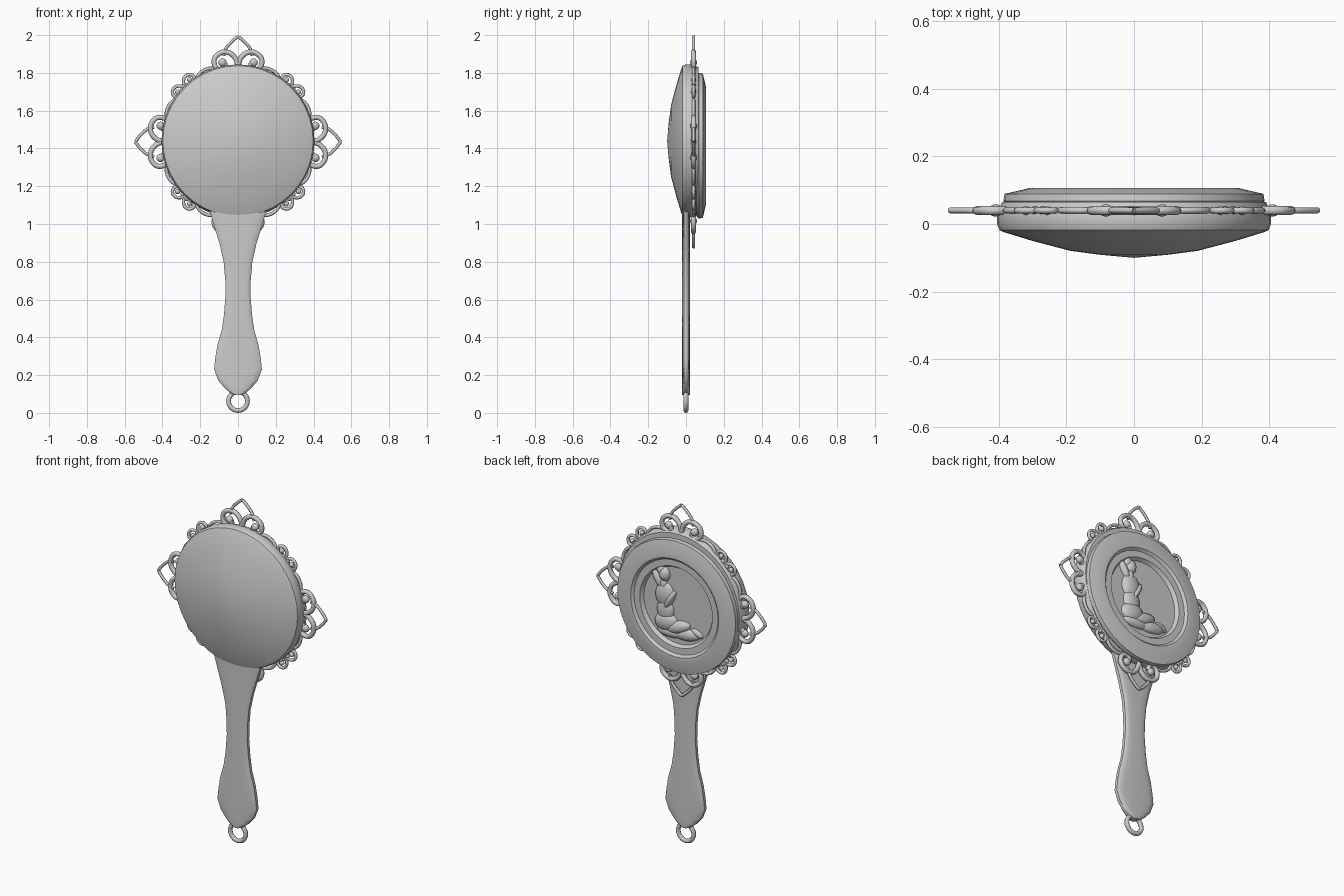
import bpy, bmesh, math
from mathutils import Vector

if "Cube" in bpy.data.objects:
    bpy.data.objects.remove(bpy.data.objects["Cube"])

grey = bpy.data.materials.new("soft grey")
grey.diffuse_color = (0.6, 0.6, 0.6, 1)
grey.use_nodes = True
grey.node_tree.nodes["Principled BSDF"].inputs["Base Color"].default_value = grey.diffuse_color


def finish(ob, angle=35):
    ob.data.materials.clear()
    ob.data.materials.append(grey)
    bpy.ops.object.select_all(action='DESELECT')
    ob.select_set(True)
    bpy.context.view_layer.objects.active = ob
    bpy.ops.object.shade_smooth_by_angle(angle=math.radians(angle))
    return ob


def mesh_object(name, bm, angle=35):
    bmesh.ops.recalc_face_normals(bm, faces=bm.faces)
    me = bpy.data.meshes.new(name)
    bm.to_mesh(me)
    bm.free()
    ob = bpy.data.objects.new(name, me)
    bpy.context.collection.objects.link(ob)
    return finish(ob, angle)


def lathe(name, profile, cz, seg=40, angle=35):
    """Turn (radius, y) points around the y axis at height cz."""
    bm = bmesh.new()
    vs = [bm.verts.new((r, y, cz)) for r, y in profile]
    es = [bm.edges.new(p) for p in zip(vs, vs[1:])]
    bmesh.ops.spin(bm, geom=vs + es, cent=(0, 0, cz), axis=(0, 1, 0),
                   angle=math.tau, steps=seg, use_merge=True)
    bmesh.ops.remove_doubles(bm, verts=bm.verts, dist=1e-5)
    return mesh_object(name, bm, angle)


# Domed shell of the head
lathe("domed_shell", [(0, -.1), (.1, -.091), (.19, -.079), (.3, -.05), (.385, -.024),
                      (.398, -.018), (.405, 0), (.405, .03), (.395, .055), (.39, .065),
                      (0, .065)], 1.44)

# Stepped frame with the recessed medallion floor
lathe("medallion_frame", [(.375, .055), (.386, .068), (.383, .089), (.31, .106),
                          (.285, .105), (.272, .092), (.235, .092), (.222, .072),
                          (0, .072)], 1.415, angle=20)

# Flat handle with rounded edges: (height, half width)
stations = [(1.12, .17), (1.05, .146), (.98, .125), (.9, .1), (.8, .077), (.7, .068),
            (.62, .067), (.52, .075), (.44, .087), (.36, .11), (.29, .122), (.23, .128),
            (.17, .105), (.13, .07), (.105, .04), (.095, .015)]
bm = bmesh.new()
rings = []
N = 16
for z, w in stations:
    ring = []
    for i in range(N):
        a = math.tau * (i + .5) / N
        c, s = math.cos(a), math.sin(a)
        ring.append(bm.verts.new((math.copysign(abs(c) ** .6, c) * w,
                                  math.copysign(abs(s) ** .5, s) * .021, z)))
    rings.append(ring)
for a, b in zip(rings, rings[1:]):
    for i in range(N):
        j = (i + 1) % N
        bm.faces.new((a[i], a[j], b[j], b[i]))
bm.faces.new(rings[0])
bm.faces.new(rings[-1])
mesh_object("handle", bm, 40)

# Hanging ring
bpy.ops.mesh.primitive_torus_add(major_segments=24, minor_segments=8, major_radius=.05,
                                 minor_radius=.0125, location=(0, 0, .0625),
                                 rotation=(math.pi / 2, 0, 0))
ring = bpy.context.object
ring.name = "hanging_ring"
finish(ring, 60)


def place(angle, lateral, radial):
    """Point on the ornament ring: sideways and outward offsets at an angle."""
    s, c = math.sin(angle), math.cos(angle)
    return Vector(((radial * s + lateral * c) * .975, .04, 1.435 + radial * c - lateral * s))


def wires(name, paths, radius):
    cu = bpy.data.curves.new(name, 'CURVE')
    cu.dimensions = '3D'
    cu.resolution_u = 4
    cu.bevel_depth = radius
    cu.bevel_resolution = 2
    cu.use_fill_caps = True
    for path in paths:
        sp = cu.splines.new('BEZIER')
        sp.bezier_points.add(len(path) - 1)
        for bp, co in zip(sp.bezier_points, path):
            bp.co = co
            bp.handle_left_type = bp.handle_right_type = 'AUTO'
    ob = bpy.data.objects.new(name, cu)
    bpy.context.collection.objects.link(ob)
    bpy.ops.object.select_all(action='DESELECT')
    ob.select_set(True)
    bpy.context.view_layer.objects.active = ob
    bpy.ops.object.convert(target='MESH')
    finish(bpy.context.object, 50)


def beads(name, items, angle=60):
    """Ellipsoids: (centre, radii, tilt about y)."""
    bm = bmesh.new()
    for co, size, tilt in items:
        new = bmesh.ops.create_uvsphere(bm, u_segments=16, v_segments=10, radius=1)['verts']
        c, s = math.cos(tilt), math.sin(tilt)
        for v in new:
            x, y, z = (v.co[k] * size[k] for k in range(3))
            v.co = Vector(co) + Vector((x * c + z * s, y, z * c - x * s))
    mesh_object(name, bm, angle)


# Scrollwork around the head
arch = [(0, .558), (.035, .53), (.068, .49), (.078, .455)]
big = [(0, .40), (.016, .445), (.06, .475), (.11, .462), (.13, .425), (.108, .385),
       (.072, .392), (.072, .418)]
small = [(0, .40), (.012, .43), (.042, .447), (.07, .432), (.07, .405), (.046, .396),
         (.036, .412)]
link = [(17, .40), (21, .417), (26, .422), (31, .415), (35, .398)]
arches, bigs, smalls, links, balls = [], [], [], [], []
for k in range(4):
    a = k * math.pi / 2
    d = a + math.pi / 4
    for m in (-1, 1):
        arches.append([place(a, m * x, r) for x, r in arch])
        bigs.append([place(a, m * x, r) for x, r in big])
        smalls.append([place(d, m * x, r) for x, r in small])
        links.append([place(a + m * math.radians(t), 0, r) for t, r in link])
        balls.append((place(a, m * .085, .42), (.022, .018, .022), 0))
        balls.append((place(d, m * .046, .418), (.014, .013, .014), 0))
        balls.append((place(d, m * .016, .408), (.013, .012, .013), 0))
wires("pointed_arches", arches, .0085)
wires("large_scrolls", bigs, .0135)
wires("small_scrolls", smalls, .009)
wires("linking_scrolls", links, .009)
beads("scroll_beads", balls)


# Seated figure in low relief on the medallion: (x, z, half width, depth, half height, tilt)
relief = [(.085, .165, .034, .03, .042, 0),      # head
          (.105, .185, .03, .024, .03, 0),       # hair
          (.13, .13, .022, .024, .06, .5),       # raised arm
          (.09, .105, .022, .022, .04, 0),       # neck
          (.085, .045, .06, .028, .075, -.1),    # chest
          (.05, .02, .02, .032, .07, -.5),       # front arm
          (.08, -.045, .055, .027, .07, 0),      # waist
          (.075, -.11, .075, .032, .055, .2),    # hips
          (.0, -.125, .085, .03, .036, .35),     # thigh
          (-.06, -.155, .085, .025, .034, .15),  # shin
          (.05, -.165, .085, .024, .03, 0),      # drapery
          (-.125, -.13, .04, .016, .02, -.4)]    # foot
beads("relief_figure", [((x, .071, 1.415 + z), (w, d, h), t) for x, z, w, d, h, t in relief])
